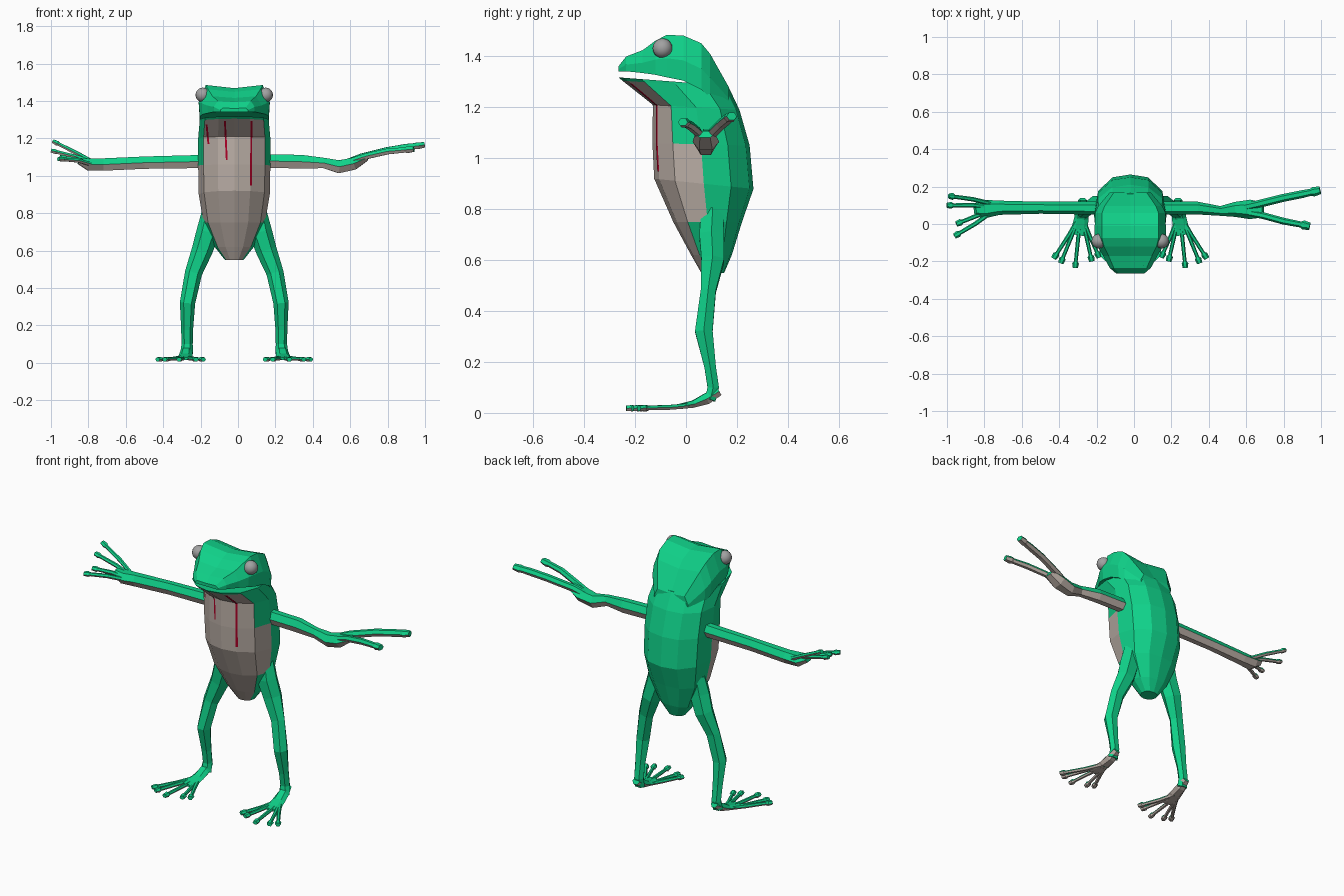
import bpy, bmesh, math
from mathutils import Vector
from mathutils.bvhtree import BVHTree

if "Cube" in bpy.data.objects:
    bpy.data.objects.remove(bpy.data.objects["Cube"])

CX = -0.02  # body symmetry plane


def material(name, rgb):
    m = bpy.data.materials.new(name)
    m.diffuse_color = (*rgb, 1)
    m.use_nodes = True
    m.node_tree.nodes["Principled BSDF"].inputs["Base Color"].default_value = m.diffuse_color
    return m


GREEN = material("frog green", (0.005, 0.64, 0.25))
BEIGE = material("belly beige", (0.50, 0.43, 0.385))
RED = material("stripe red", (0.42, 0.0, 0.02))
GREY = material("eye grey", (0.36, 0.36, 0.36))
DARK = material("nostril dark green", (0.0, 0.10, 0.05))


def finish(bm, name, mats):
    bmesh.ops.recalc_face_normals(bm, faces=bm.faces)
    me = bpy.data.meshes.new(name)
    bm.to_mesh(me)
    bm.free()
    for m in mats:
        me.materials.append(m)
    ob = bpy.data.objects.new(name, me)
    bpy.context.collection.objects.link(ob)
    return ob


def loft(name, rings, rule=lambda i, j: 0, caps=(0, 0)):
    """Skin closed rings; rule(ring, column) picks the colour slot."""
    bm = bmesh.new()
    vs = [[bm.verts.new(p) for p in r] for r in rings]
    n = len(rings[0])
    for i in range(len(vs) - 1):
        for j in range(n):
            k = (j + 1) % n
            f = bm.faces.new((vs[i][j], vs[i][k], vs[i + 1][k], vs[i + 1][j]))
            f.material_index = rule(i, j)
    for ring, c in ((vs[0], caps[0]), (vs[-1], caps[1])):
        bm.faces.new(ring).material_index = c
    return finish(bm, name, (GREEN, BEIGE))


def limb(name, path, up=(0, 0, 1), n=6, two_tone=True):
    """Tube along (x, y, z, side radius, up radius); underside is beige."""
    pts = [Vector(p[:3]) for p in path]
    rings = []
    for i, p in enumerate(path):
        t = (pts[min(i + 1, len(pts) - 1)] - pts[max(i - 1, 0)]).normalized()
        side = t.cross(Vector(up)).normalized()
        top = side.cross(t)
        rings.append([pts[i] + side * p[3] * math.cos(a) + top * p[4] * math.sin(a)
                      for a in (2 * math.pi * j / n for j in range(n))])
    return loft(name, rings, lambda i, j: int(two_tone and j >= n // 2))


def digit(name, pts, r, tip):
    """Thin finger or toe with a wider pad at the end."""
    a, b = Vector(pts[-2]), Vector(pts[-1])
    d = (b - a).normalized()
    path = [(*p, r, r) for p in pts[:-1]]
    path += [(*(b - d * tip * 2), r * 0.9, r * 0.9),
             (*(b - d * tip * 1.4), tip, tip * 0.8), (*b, tip * 0.8, tip * 0.65)]
    return limb(name, path)


# Torso with lower jaw: rings of front y/z, back y/z and half width
half = [(0, -1), (.45, -.9), (.85, -.58), (1, 0), (.9, .55), (.5, .92), (0, 1)]
outline = half + [(-u, v) for u, v in half[-2:0:-1]]
torso_rings = [
    (.06, .55, .15, .55, .05), (.02, .62, .18, .62, .105), (-.05, .75, .22, .75, .165),
    (-.125, .92, .265, .88, .19), (-.132, 1.06, .25, 1.05, .193),
    (-.13, 1.21, .21, 1.19, .193), (-.25, 1.305, .17, 1.275, .185),
    (-.265, 1.318, .165, 1.285, .185)]
rings = []
for yf, zf, yb, zb, w in torso_rings:
    rings.append([Vector((CX + u * w, (yf + yb) / 2 + v * (yb - yf) / 2,
                          (zf + zb) / 2 + v * (zb - zf) / 2)) for u, v in outline])


def belly(i, j):
    col = min(j, 11 - j)
    return int(i < 6 and (col < 2 or (col == 2 and i in (2, 3))))


torso = loft("torso", rings, belly)

# Upper head: sections from snout to nape
head_rings = []
section = [(.97, 0), (1, .45), (.8, 1), (0, .9), (-.8, 1), (-1, .45), (-.97, 0)]
for y, w, zb, zt in ((-.265, .075, 1.342, 1.362), (-.235, .11, 1.342, 1.40),
                     (-.17, .145, 1.335, 1.425), (-.12, .175, 1.328, 1.462),
                     (-.075, .19, 1.318, 1.485), (-.01, .19, 1.305, 1.482),
                     (.06, .188, 1.27, 1.452), (.095, .172, 1.24, 1.41),
                     (.168, .11, 1.2, 1.28)):
    head_rings.append([(CX + u * w, y, zb + f * (zt - zb)) for u, f in section])
loft("head", head_rings)

# Eyes and nostrils
for s, label in ((-1, "left"), (1, "right")):
    bm = bmesh.new()
    bmesh.ops.create_uvsphere(bm, u_segments=16, v_segments=10, radius=.039)
    for f in bm.faces:
        f.smooth = True
    eye = finish(bm, label + "_eye", [GREY])
    eye.location = (CX + s * .168, -.092, 1.432)
    bm = bmesh.new()
    bmesh.ops.create_icosphere(bm, subdivisions=1, radius=.01)
    finish(bm, label + "_nostril", [DARK]).location = (CX + s * .073, -.222, 1.394)

# Red stripes laid on the throat and chest
bm = bmesh.new()
bm.from_mesh(torso.data)
tree = BVHTree.FromBMesh(bm)
bm.free()


def on_chest(x, z):
    hit = tree.ray_cast(Vector((x, -1, z)), Vector((0, 1, 0)))[0]
    return hit + Vector((0, -.005, -.001))


for k, (x0, z0, x1, z1) in enumerate(((-.07, 1.295, -.06, 1.085), (.072, 1.295, .069, .95),
                                      (-.168, 1.275, -.158, 1.17))):
    bm = bmesh.new()
    rows = []
    for i in range(17):
        t = i / 16
        x, z = x0 + (x1 - x0) * t, z0 + (z1 - z0) * t
        rows.append([bm.verts.new(on_chest(x + d, z)) for d in (-.005, .005)])
    for a, b in zip(rows, rows[1:]):
        bm.faces.new((a[0], a[1], b[1], b[0]))
    finish(bm, f"chest_stripe_{k + 1}", [RED])

# Left arm, hand and fingers
limb("left_arm", [(-.12, .085, 1.08, .036, .042), (-.25, .085, 1.075, .034, .04),
                  (-.5, .087, 1.07, .032, .038), (-.72, .087, 1.06, .038, .038),
                  (-.8, .08, 1.06, .05, .036), (-.85, .075, 1.08, .035, .02)])
for k, pts in enumerate((
        [(-.77, .11, 1.07), (-.86, .132, 1.12), (-.99, .15, 1.185)],
        [(-.77, .09, 1.07), (-.86, .1, 1.1), (-1.0, .1, 1.135)],
        [(-.78, .07, 1.06), (-.85, .04, 1.085), (-.95, 0, 1.1)],
        [(-.78, .05, 1.06), (-.85, .0, 1.08), (-.96, -.065, 1.09)])):
    digit(f"left_finger_{k + 1}", pts, .012, .018)

# Right arm, broad palm and two long fingers
limb("right_arm", [(.1, .085, 1.08, .036, .042), (.34, .085, 1.075, .034, .042),
                   (.46, .07, 1.068, .026, .032), (.54, .078, 1.048, .04, .04),
                   (.62, .078, 1.065, .052, .038), (.69, .075, 1.095, .04, .016)])
digit("right_finger_1", [(.57, .085, 1.065), (.66, .105, 1.1), (.8, .14, 1.135),
                         (.9, .16, 1.152), (.995, .18, 1.165)], .021, .026)
digit("right_finger_2", [(.58, .065, 1.07), (.69, .045, 1.105), (.8, .015, 1.13),
                         (.94, -.012, 1.142)], .018, .025)

# Legs, feet and toes
for s, label in ((-1, "left"), (1, "right")):
    limb(label + "_leg", [(CX + s * x, y, z, rx, ry) for x, y, z, rx, ry in (
        (.125, .105, .8, .05, .05), (.14, .1, .7, .062, .055), (.172, .105, .6, .056, .052),
        (.218, .088, .48, .046, .034), (.25, .07, .32, .041, .04),
        (.252, .095, .18, .032, .026), (.252, .107, .1, .03, .026),
        (.255, .095, .05, .034, .024))], up=(0, 1, 0), two_tone=False)
    limb(label + "_foot", [(CX + s * x, y, z, rx, rz) for x, y, z, rx, rz in (
        (.255, .13, .085, .022, .02), (.257, .08, .055, .034, .025),
        (.262, .03, .035, .038, .016), (.27, -.03, .024, .045, .011),
        (.275, -.06, .022, .035, .008))])
    for k, (x, y) in enumerate(((.41, -.185), (.372, -.21), (.295, -.235),
                                (.205, -.2), (.165, -.18))):
        digit(f"{label}_toe_{k + 1}", [(CX + s * (.262 + (x - .262) * .1), .03, .03),
                                       (CX + s * (.262 + (x - .262) * .45), -.06, .022),
                                       (CX + s * x, y, .018)], .011, .018)
